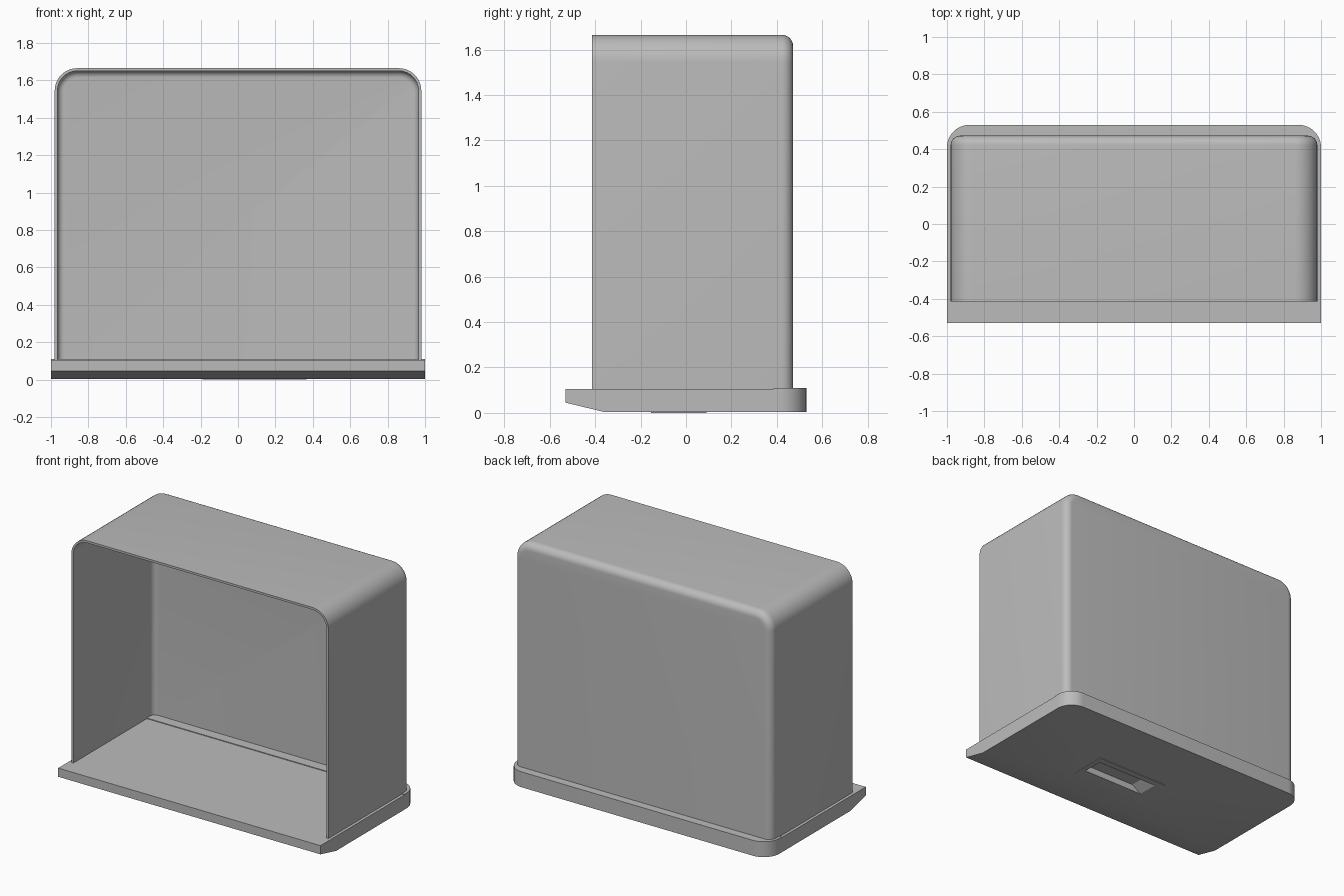
import bpy, bmesh
from math import sin, cos, pi
from mathutils import Vector

cube = bpy.data.objects.get("Cube")
if cube:
    bpy.data.objects.remove(cube, do_unlink=True)

grey = bpy.data.materials.new("plain_grey")
grey.use_nodes = True
colour = (0.5, 0.5, 0.5, 1)
grey.diffuse_color = colour
grey.node_tree.nodes["Principled BSDF"].inputs["Base Color"].default_value = colour


def finish(name, bm):
    bmesh.ops.recalc_face_normals(bm, faces=bm.faces)
    mesh = bpy.data.meshes.new(name)
    bm.to_mesh(mesh)
    bm.free()
    mesh.materials.append(grey)
    obj = bpy.data.objects.new(name, mesh)
    bpy.context.collection.objects.link(obj)
    return obj


def smooth(obj):
    bpy.ops.object.select_all(action='DESELECT')
    obj.select_set(True)
    bpy.context.view_layer.objects.active = obj
    bpy.ops.object.shade_smooth_by_angle(angle=pi / 6)


def arch(half, low, high, r, steps=10):
    """Outline with two square low corners and two rounded high corners."""
    pts = [(half, low)]
    for side, start in ((1, 0), (-1, pi / 2)):
        for i in range(steps + 1):
            a = start + i * pi / 2 / steps
            pts.append((side * (half - r) + r * cos(a), high - r + r * sin(a)))
    return pts + [(-half, low)]


def slab(outline, bottom, top):
    bm = bmesh.new()
    face = bm.faces.new([bm.verts.new((x, y, bottom)) for x, y in outline])
    up = bmesh.ops.extrude_face_region(bm, geom=[face])["geom"]
    bmesh.ops.translate(bm, vec=(0, 0, top - bottom),
                        verts=[v for v in up if isinstance(v, bmesh.types.BMVert)])
    return bm


def rectangle(x0, x1, y0, y1):
    return [(x0, y0), (x1, y0), (x1, y1), (x0, y1)]


# Base plate with rounded rear corners and a sloped lower front edge
bm = slab(arch(1, -0.53, 0.53, 0.12), 0.004, 0.105)
bmesh.ops.recalc_face_normals(bm, faces=bm.faces)
cut = bmesh.ops.bisect_plane(bm, geom=bm.verts[:] + bm.edges[:] + bm.faces[:],
                             plane_co=(0, -0.36, 0.004),
                             plane_no=Vector((0, -0.041, -0.17)).normalized(),
                             clear_outer=True)
bmesh.ops.holes_fill(bm, edges=[e for e in bm.edges if e.is_boundary])
base = finish("base_plate", bm)

# Raised rear ledge
ledge = finish("rear_ledge", slab(arch(1, 0.385, 0.53, 0.12), 0.1, 0.11))

# Thin pad under the base
pad = finish("bottom_pad", slab(rectangle(-0.19, 0.365, -0.155, 0.09), 0, 0.02))

# Latch pocket cutter with a ramp at one end
bm = slab(rectangle(-0.17, 0.335, -0.1, 0.045), -0.02, 0.045)
for v in bm.verts:
    if v.co.z > 0 and v.co.x < 0:
        v.co.x += 0.1
pocket = finish("pocket_cutter", bm)
pocket.hide_render = True
pocket.hide_viewport = True
pocket.display_type = 'WIRE'
for obj in (base, pad):
    mod = obj.modifiers.new("pocket", 'BOOLEAN')
    mod.operation = 'DIFFERENCE'
    mod.object = pocket
    mod.solver = 'EXACT'

# Hood: an open-fronted shell with rounded top and rear edges
bm = bmesh.new()
fillet, steps = 0.05, 8
rows = [(-0.415, 0)]
for i in range(steps + 1):
    a = i * pi / 2 / steps
    rows.append((0.472 - fillet + fillet * sin(a), fillet * (1 - cos(a))))
rings = []
for y, inset in rows:
    outline = arch(0.98 - inset, 0.1, 1.665 - inset, 0.12 - inset)
    rings.append([bm.verts.new((x, y, z)) for x, z in outline])
for a, b in zip(rings, rings[1:]):
    for i in range(len(a) - 1):
        bm.faces.new((a[i], a[i + 1], b[i + 1], b[i]))
bm.faces.new(rings[-1])
bmesh.ops.recalc_face_normals(bm, faces=bm.faces)
back = max(bm.faces, key=lambda f: f.calc_center_median().y)
if back.normal.y < 0:
    bmesh.ops.reverse_faces(bm, faces=bm.faces)
# Inner skin, set in along the vertex normals and joined by the rim
bmesh.ops.solidify(bm, geom=bm.faces[:], thickness=0.015)
hood = finish("hood_shell", bm)

for obj in (base, ledge, hood):
    smooth(obj)
